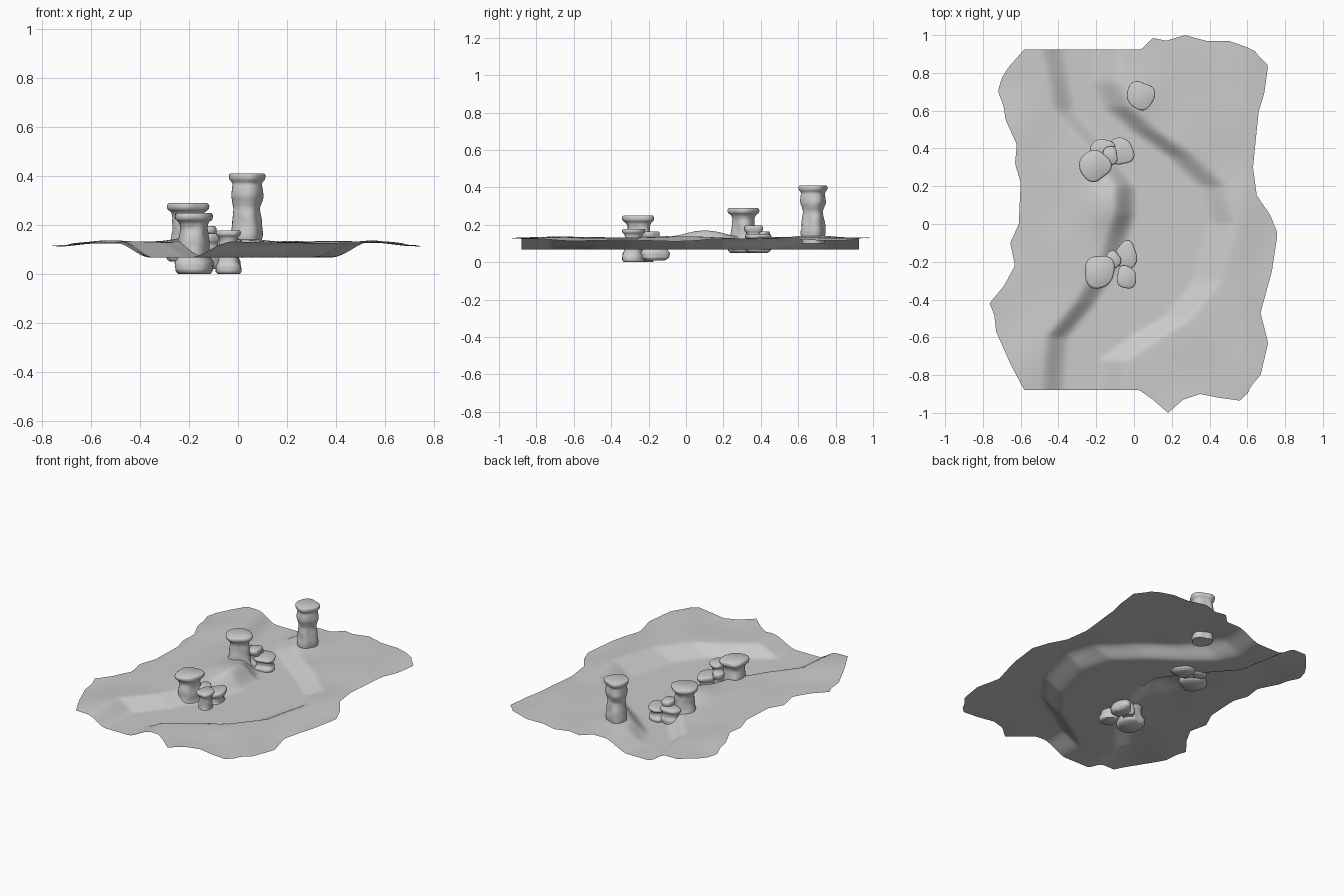
import bpy, bmesh, math, random
from mathutils import Vector, noise

cube = bpy.data.objects.get("Cube")
if cube:
    bpy.data.objects.remove(cube)

stone = bpy.data.materials.new("stone_grey")
stone.use_nodes = True
GREY = (0.6, 0.6, 0.6, 1)
stone.diffuse_color = GREY
stone.node_tree.nodes["Principled BSDF"].inputs["Base Color"].default_value = GREY


def lerp(a, b, t):
    return a + (b - a) * t


def smooth(t):
    t = max(0, min(1, t))
    return t * t * (3 - 2 * t)


def along(points, p):
    """Value at p of a line through (position, value) points."""
    if p <= points[0][0]:
        return points[0][1]
    for (a, va), (b, vb) in zip(points, points[1:]):
        if p <= b:
            return lerp(va, vb, (p - a) / (b - a))
    return points[-1][1]


def finish(name, bm):
    bmesh.ops.recalc_face_normals(bm, faces=bm.faces)
    mesh = bpy.data.meshes.new(name)
    bm.to_mesh(mesh)
    bm.free()
    mesh.materials.append(stone)
    obj = bpy.data.objects.new(name, mesh)
    bpy.context.collection.objects.link(obj)
    bpy.ops.object.select_all(action="DESELECT")
    obj.select_set(True)
    bpy.context.view_layer.objects.active = obj
    bpy.ops.object.shade_smooth_by_angle(angle=math.radians(50))
    return obj


# Ragged outline of the ground: sides by y, ends by x
WEST = [(-.88, -.58), (-.75, -.65), (-.57, -.73), (-.48, -.74), (-.42, -.765), (-.33, -.69),
        (-.22, -.63), (-.1, -.655), (0, -.61), (.22, -.6), (.32, -.63), (.42, -.62),
        (.55, -.68), (.62, -.69), (.7, -.72), (.77, -.7), (.83, -.66), (.92, -.58)]
EAST = [(-.88, .6), (-.8, .67), (-.63, .71), (-.47, .67), (-.25, .73), (-.05, .76), (.05, .72),
        (.15, .65), (.3, .63), (.5, .65), (.6, .66), (.7, .69), (.85, .71), (.92, .64)]
SOUTH = [(.03, -.88), (.1, -.93), (.18, -1), (.26, -.93), (.35, -.9), (.45, -.92),
         (.56, -.935), (.62, -.88)]
NORTH = [(.04, .925), (.1, .985), (.17, .97), (.27, 1), (.38, .97), (.5, .97), (.6, .935), (.65, .91)]

# Crests of the two banks of the winding channel
LEFT_BANK = [(-.88, -.5), (-.6, -.48), (-.42, -.33), (-.2, -.2), (.05, -.12), (.2, -.12),
             (.4, -.26), (.6, -.44), (.92, -.5)]
RIGHT_BANK = [(-.88, -.02), (-.72, -.02), (-.6, .15), (-.5, .32), (-.3, .48), (0, .56), (.2, .51),
              (.36, .34), (.5, .14), (.62, 0), (.75, -.06), (.92, -.04)]


def height(x, y):
    left = smooth((x - along(LEFT_BANK, y)) / .14)
    right = smooth((along(RIGHT_BANK, y) - x) / .18)
    bed = left * right
    ground = .13 + .012 * noise.noise(Vector((x * 3, y * 3, 4)))
    ground -= .015 * smooth((abs(x) - .55) / .2)
    ground += .04 * math.exp(-((x + .1) ** 2 + (y - .1) ** 2) / .025)
    ground += .015 * math.exp(-((x - .04) ** 2 + (y - .66) ** 2) / .02)
    return lerp(ground, .067, bed)


# Ground sheet
COLS, ROWS = 90, 110
bm = bmesh.new()
grid = []
for j in range(ROWS + 1):
    v = j / ROWS
    y0 = lerp(-.88, .92, v)
    row = []
    for i in range(COLS + 1):
        x = lerp(along(WEST, y0), along(EAST, y0), i / COLS)
        low, high = along(SOUTH, x), along(NORTH, x)
        # only the outer rows follow the bulging ends
        y = y0 + (low + .88) * smooth(1 - v * 3) + (high - .92) * smooth(v * 3 - 2)
        row.append(bm.verts.new((x, y, height(x, y))))
    grid.append(row)
for a, b in zip(grid, grid[1:]):
    for i in range(COLS):
        bm.faces.new((a[i], a[i + 1], b[i + 1], b[i]))
ground = finish("ground", bm)
if ground.data.polygons[0].normal.z < 0:
    ground.data.flip_normals()

# Rock profiles: (height fraction, width fraction)
PILLAR = [(0, .8), (.2, .84), (.4, .76), (.55, .7), (.7, .9), (.8, .84), (.88, .8), (.91, .95), (.95, 1), (.99, .98), (1, .9)]
MUSHROOM = [(0, .85), (.05, 1), (.18, 1), (.26, .85), (.4, .78), (.6, .74), (.75, .7), (.84, .78), (.89, .97), (.94, 1), (.98, .97), (1, .88)]
BOULDER = [(0, .7), (.1, .92), (.3, .95), (.5, .75), (.7, .75), (.8, .96), (.9, 1), (.97, .96), (1, .85)]


def rock(name, x0, x1, y0, y1, z0, z1, profile, seed):
    """Lumpy column filling the given box."""
    rng = random.Random(seed)
    phases = [rng.uniform(0, math.tau) for _ in range(3)]
    sides, levels = 28, 30
    bm = bmesh.new()
    rings = []
    for k in range(levels + 1):
        t = smooth(k / levels) if profile is BOULDER else 1 - (1 - k / levels) ** 1.4
        ring = []
        for s in range(sides):
            a = math.tau * s / sides
            lump = sum(math.cos((n + 2) * a + p) * .045 for n, p in enumerate(phases))
            r = along(profile, t) * (.97 + lump)
            d = Vector((math.cos(a), math.sin(a), t * (z1 - z0) * 14))
            r += .09 * noise.noise(d * 1.3 + Vector((seed * 7, 0, 0))) * (1 - t ** 6)
            ring.append(bm.verts.new((lerp(x0, x1, .5) + r * d.x * (x1 - x0) / 2,
                                      lerp(y0, y1, .5) + r * d.y * (y1 - y0) / 2,
                                      lerp(z0, z1, t))))
        rings.append(ring)
    for a, b in zip(rings, rings[1:]):
        for s in range(sides):
            n = (s + 1) % sides
            bm.faces.new((a[s], a[n], b[n], b[s]))
    bm.faces.new(rings[0][::-1])
    bm.faces.new(rings[-1])
    finish(name, bm)


# Lone pillar on the far bank
rock("tall_pillar", -.04, .11, .6, .76, .1, .41, PILLAR, 1)

# Rear rock group
rock("rear_pillar", -.29, -.125, .22, .395, .05, .29, MUSHROOM, 2)
rock("rear_step_rock", -.165, -.085, .31, .415, .06, .195, BOULDER, 3)
rock("rear_flat_rock", -.14, 0, .31, .46, .05, .15, BOULDER, 4)
rock("rear_back_rock", -.235, -.1, .35, .45, .06, .165, BOULDER, 5)

# Front rock group
rock("front_pillar", -.265, -.1, -.345, -.16, 0, .25, MUSHROOM, 6)
rock("front_small_pillar", -.095, .015, -.345, -.22, 0, .178, MUSHROOM, 7)
rock("front_step_rock", -.15, -.07, -.24, -.14, .02, .165, BOULDER, 8)
rock("front_flat_rock", -.1, .02, -.245, -.09, .01, .14, BOULDER, 9)
